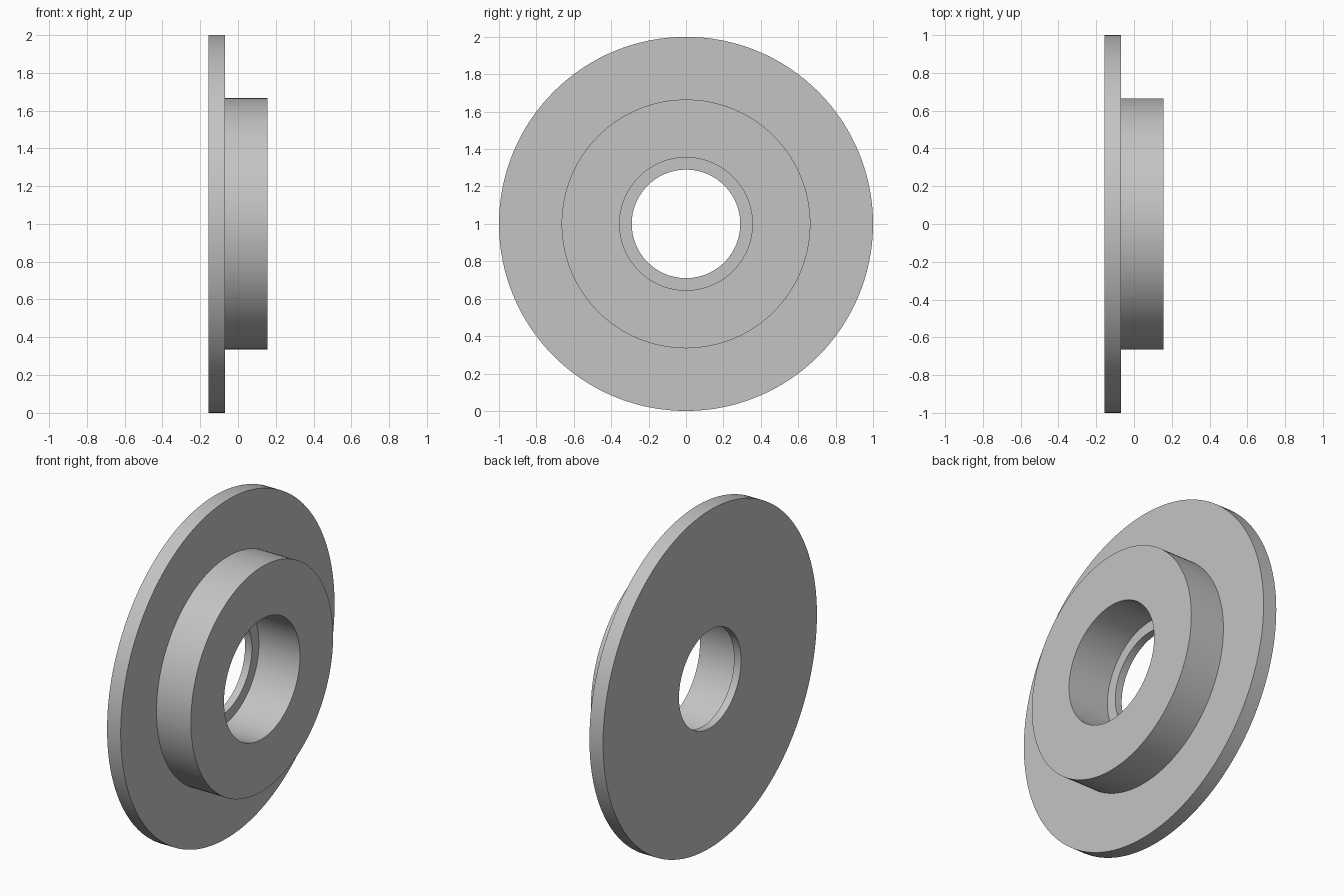
import bpy, bmesh, math
from mathutils import Vector

cube = bpy.data.objects.get("Cube")
if cube:
    bpy.data.objects.remove(cube, do_unlink=True)

# Plain grey material
grey = bpy.data.materials.new("plain grey")
grey.use_nodes = True
colour = (0.55, 0.55, 0.55, 1)
grey.diffuse_color = colour
grey.node_tree.nodes["Principled BSDF"].inputs["Base Color"].default_value = colour

# Main dimensions along the x axis and outward from it
SEGMENTS = 128
BACK, LIP, STEP, FRONT = -0.157, -0.112, -0.068, 0.157
FLANGE_R, HUB_R, BORE_R, LIP_R = 1.0, 0.665, 0.355, 0.29

# Closed cross-section: flange, hub, bore and inner lip
profile = [(BACK, LIP_R), (BACK, FLANGE_R), (STEP, FLANGE_R), (STEP, HUB_R),
           (FRONT, HUB_R), (FRONT, BORE_R), (LIP, BORE_R), (LIP, LIP_R)]


def lathe(name, points, centre):
    """Revolve a closed cross-section around the x axis."""
    bm = bmesh.new()
    verts = [bm.verts.new((x, 0, r)) for x, r in points]
    edges = [bm.edges.new((v, verts[i - 1])) for i, v in enumerate(verts)]
    bmesh.ops.spin(bm, geom=verts + edges, cent=(0, 0, 0), axis=(1, 0, 0),
                   angle=math.tau, steps=SEGMENTS, use_merge=True)
    bmesh.ops.remove_doubles(bm, verts=bm.verts, dist=0.0001)
    bmesh.ops.recalc_face_normals(bm, faces=bm.faces)
    mesh = bpy.data.meshes.new(name)
    bm.to_mesh(mesh)
    bm.free()
    obj = bpy.data.objects.new(name, mesh)
    obj.location = Vector(centre)
    bpy.context.collection.objects.link(obj)
    return obj


# Flanged bushing, smooth round walls with sharp rims
bushing = lathe("flanged_bushing", profile, (0, 0, FLANGE_R))
bushing.data.materials.append(grey)
bpy.ops.object.select_all(action="DESELECT")
bushing.select_set(True)
bpy.context.view_layer.objects.active = bushing
bpy.ops.object.shade_smooth_by_angle(angle=math.radians(30))
